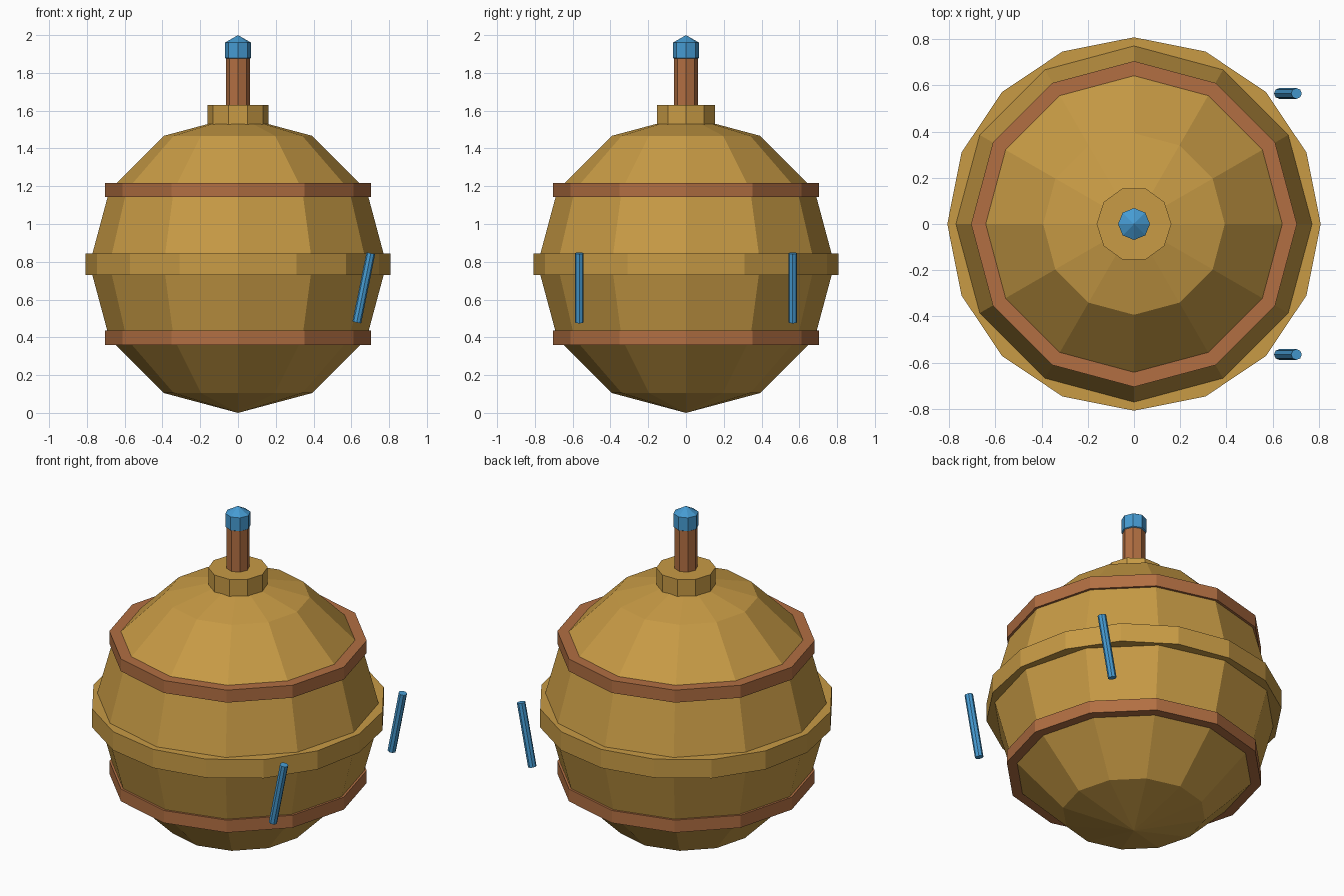
import bpy, bmesh, math
from mathutils import Matrix

if "Cube" in bpy.data.objects:
    bpy.data.objects.remove(bpy.data.objects["Cube"])


def material(name, rgb):
    def lin(c):
        c /= 255
        return c / 12.92 if c <= 0.04045 else ((c + 0.055) / 1.055) ** 2.4
    m = bpy.data.materials.new(name)
    m.diffuse_color = (*[lin(c) for c in rgb], 1)
    m.use_nodes = True
    m.node_tree.nodes["Principled BSDF"].inputs["Base Color"].default_value = m.diffuse_color
    return m


BRASS = material("brass", (200, 155, 69))
COPPER = material("copper", (178, 111, 66))
BLUE = material("blue", (70, 155, 210))


def lathe(name, profile, sides, mat, matrix=Matrix()):
    """Revolve (radius, z) points, listed bottom to top, with a corner on +x."""
    bm = bmesh.new()
    rings = []
    for r, z in profile:
        if r < 1e-5:
            rings.append([bm.verts.new((0, 0, z))])
        else:
            rings.append([bm.verts.new((r * math.cos(math.tau * i / sides),
                                        r * math.sin(math.tau * i / sides), z))
                          for i in range(sides)])
    for a, b in zip(rings, rings[1:]):
        for i in range(sides):
            j = (i + 1) % sides
            if len(a) == 1:
                bm.faces.new((a[0], b[j], b[i]))
            elif len(b) == 1:
                bm.faces.new((a[i], a[j], b[0]))
            else:
                bm.faces.new((a[i], a[j], b[j], b[i]))
    if len(rings[0]) > 1:
        bm.faces.new(rings[0][::-1])
    if len(rings[-1]) > 1:
        bm.faces.new(rings[-1])
    mesh = bpy.data.meshes.new(name)
    bm.to_mesh(mesh)
    bm.free()
    mesh.materials.append(mat)
    ob = bpy.data.objects.new(name, mesh)
    ob.matrix_world = matrix
    bpy.context.collection.objects.link(ob)
    return ob


def ball(radius, z, rings):
    return [(radius * math.sin(math.pi * i / rings),
             z - radius * math.cos(math.pi * i / rings)) for i in range(rings + 1)]


def tube(radius, z0, z1):
    return [(radius, z0), (radius, z1)]


# Round body with its three hoops
lathe("body", ball(0.786, 0.786, 6), 12, BRASS)
lathe("middle_hoop", tube(0.808, 0.731, 0.843), 16, BRASS)
lathe("lower_hoop", tube(0.705, 0.36, 0.435), 12, COPPER)
lathe("upper_hoop", tube(0.705, 1.143, 1.218), 12, COPPER)

# Neck, stem and tip
lathe("neck", tube(0.162, 1.51, 1.63), 10, BRASS)
lathe("stem", tube(0.063, 1.58, 1.90), 8, COPPER)
lathe("tip", ball(0.08, 1.92, 3), 8, BLUE)

# Pair of leaning rods beside the body
for side, label in ((-1, "front"), (1, "back")):
    place = Matrix.Translation((0.666, side * 0.565, 0.662)) @ Matrix.Rotation(0.2, 4, 'Y')
    lathe(label + "_side_rod", tube(0.0235, -0.187, 0.187), 8, BLUE, place)
